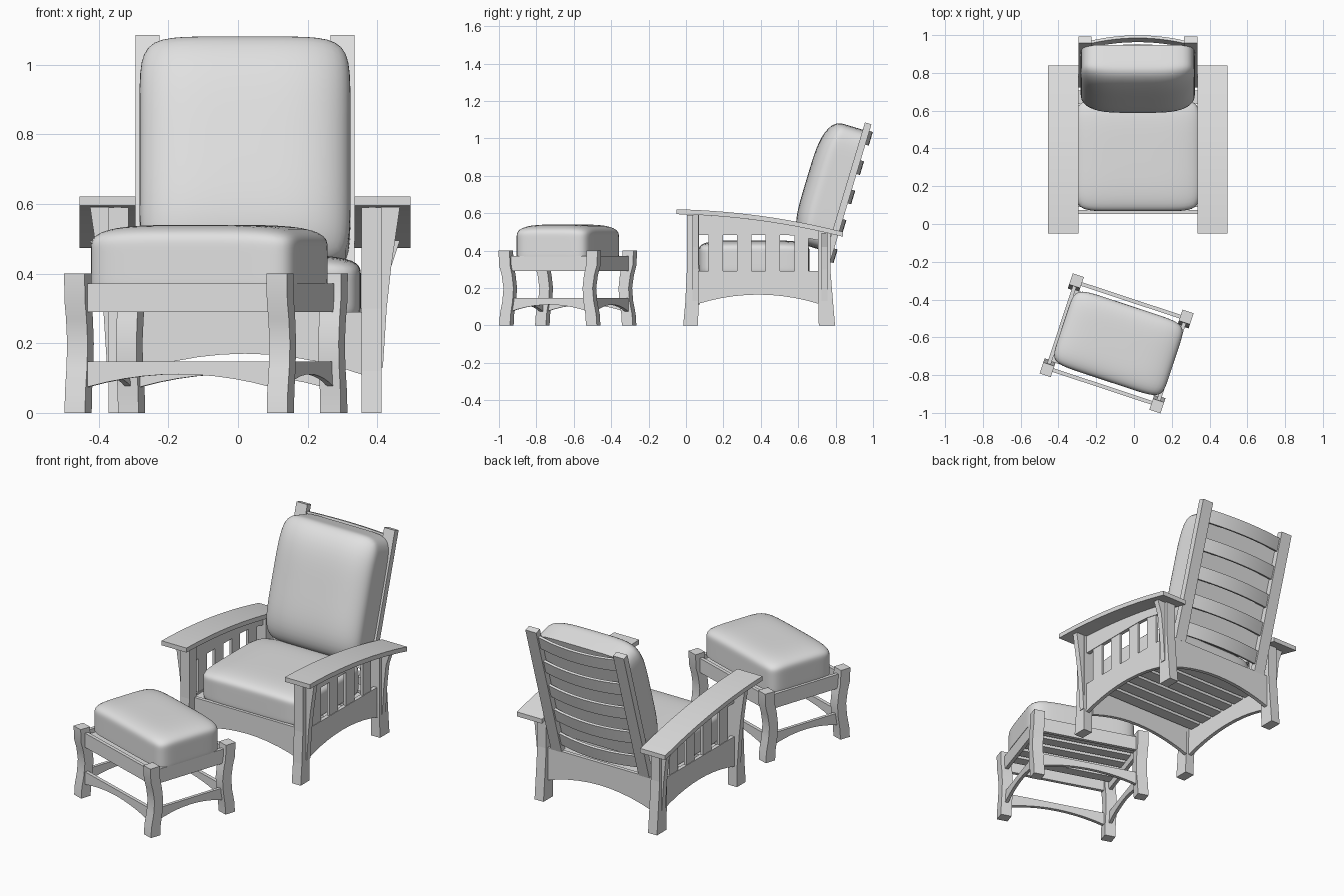
import bpy, bmesh, math
from mathutils import Matrix, Vector

if "Cube" in bpy.data.objects:
    bpy.data.objects.remove(bpy.data.objects["Cube"])

grey = bpy.data.materials.new("light_grey")
grey.use_nodes = True
grey.diffuse_color = (0.75, 0.75, 0.75, 1)
grey.node_tree.nodes["Principled BSDF"].inputs["Base Color"].default_value = (0.75, 0.75, 0.75, 1)

CHAIR = Matrix.Translation((0.02, 0, 0))
STOOL = Matrix.Translation((-0.092, -0.632, 0)) @ Matrix.Rotation(math.radians(-18.3), 4, "Z")
BACK = Matrix.Translation((0.02, 0.74, 0.3)) @ Matrix.Rotation(math.radians(-16.7), 4, "X")


def finish(name, bm, frame, smooth=None):
    bmesh.ops.recalc_face_normals(bm, faces=bm.faces[:])
    mesh = bpy.data.meshes.new(name)
    bm.to_mesh(mesh)
    bm.free()
    mesh.materials.append(grey)
    ob = bpy.data.objects.new(name, mesh)
    ob.matrix_world = frame
    bpy.context.collection.objects.link(ob)
    if smooth:
        bpy.ops.object.select_all(action="DESELECT")
        ob.select_set(True)
        bpy.context.view_layer.objects.active = ob
        bpy.ops.object.shade_smooth_by_angle(angle=math.radians(smooth))


def prism(name, outline, axis, lo, hi, frame, smooth=None):
    """Extrude a 2D outline along an axis, from lo to hi."""
    def place(p, t):
        return {"x": (t, p[0], p[1]), "y": (p[0], t, p[1]), "z": (p[0], p[1], t)}[axis]
    bm = bmesh.new()
    a = [bm.verts.new(place(p, lo)) for p in outline]
    b = [bm.verts.new(place(p, hi)) for p in outline]
    n = len(outline)
    bm.faces.new(a)
    bm.faces.new(b)
    for i in range(n):
        bm.faces.new((a[i], a[(i + 1) % n], b[(i + 1) % n], b[i]))
    finish(name, bm, frame, smooth)


def box(name, x, y, z, frame):
    prism(name, [(x[0], y[0]), (x[1], y[0]), (x[1], y[1]), (x[0], y[1])], "z", *z, frame)


def steps(a, b, n=10):
    return [a + (b - a) * i / n for i in range(n + 1)]


def band(a, b, low, high, n=10):
    """Outline between two curves given as functions."""
    return [(t, low(t)) for t in steps(a, b, n)] + [(t, high(t)) for t in steps(b, a, n)]


def arched_rail(name, half, axis, lo, hi, bottom, rise, top, frame, mid=0):
    def arch(t):
        return bottom + rise * (1 - ((t - mid) / half) ** 2)
    prism(name, band(mid - half, mid + half, arch, lambda t: top), axis, lo, hi, frame, 30)


def cushion(name, half, centre, frame, thin, face, back, crown, power=8):
    """Padded block, crowned on the side called face and flattened behind it."""
    bm = bmesh.new()
    bmesh.ops.create_cube(bm, size=2)
    bmesh.ops.subdivide_edges(bm, edges=bm.edges[:], cuts=19, use_grid_fill=True)
    for v in bm.verts:
        length = sum(abs(c) ** power for c in v.co) ** (1 / power)
        p = v.co / length
        depth = p[thin] * face
        rim = sum(c ** 4 for i, c in enumerate(p) if i != thin) / 2
        if depth > 0:
            depth *= 1 - crown * rim
        p[thin] = face * max(depth, -back / half[thin])
        v.co = Vector([c * h + o for c, h, o in zip(p, half, centre)])
    finish(name, bm, frame, 50)


# Chair sides
def arm_under(y):
    return 0.595 - 0.02 * (y + 0.05) - 0.13 * (y + 0.05) ** 2


for side, s in (("left", 1), ("right", -1)):
    def out(a, b):
        return sorted((s * a, s * b))

    prism(side + "_arm", band(-0.05, 0.84, arm_under, lambda y: arm_under(y) + 0.026, 14),
          "x", *out(0.315, 0.475), CHAIR, 30)
    front = [(-0.015, 0), (0.065, 0), (0.068, 0.3), (0.07, 0.59), (0.005, 0.59), (0.005, 0.3), (-0.004, 0.12)]
    rear = [(0.71, 0), (0.797, 0), (0.784, 0.15), (0.772, 0.3), (0.772, 0.5), (0.705, 0.52), (0.705, 0.2)]
    prism(side + "_front_leg", front, "x", *out(0.335, 0.392), CHAIR)
    prism(side + "_rear_leg", rear, "x", *out(0.335, 0.392), CHAIR)

    # Tapered brackets beneath the arms
    for place, y in (("front", 0.035), ("rear", 0.725)):
        top = arm_under(y + 0.03)
        outline = [(0.39, 0.13), (0.396, 0.13), (0.407, 0.3), (0.42, 0.42), (0.445, top), (0.39, top)]
        prism(f"{side}_{place}_bracket", [(s * x, z) for x, z in outline], "y", y, y + 0.032, CHAIR)

    # Slatted side panel
    arched_rail(side + "_lower_rail", 0.325, "x", *out(0.355, 0.377), 0.115, 0.05, 0.29, CHAIR, 0.387)
    prism(side + "_upper_rail", band(0.06, 0.715, lambda y: min(0.485, arm_under(y) - 0.05), arm_under),
          "x", *out(0.355, 0.377), CHAIR)
    for i in range(4):
        y = 0.12 + i * 0.153
        box(f"{side}_side_slat_{i + 1}", out(0.358, 0.374), (y, y + 0.077), (0.28, 0.49), CHAIR)

# Seat frame and cushion
arched_rail("front_rail", 0.336, "y", 0.053, 0.073, 0.11, 0.06, 0.29, CHAIR)
arched_rail("rear_rail", 0.336, "y", 0.735, 0.757, 0.11, 0.06, 0.3, CHAIR)
for i in range(7):
    y = 0.09 + i * 0.091
    box(f"seat_slat_{i + 1}", (-0.355, 0.355), (y, y + 0.07), (0.262, 0.28), CHAIR)
cushion("seat_cushion", (0.333, 0.296, 0.1), (0, 0.364, 0.355), CHAIR, 2, 1, 0.074, 0.3)

# Reclined back with bowed slats
for side, s in (("left", 1), ("right", -1)):
    box(side + "_back_post", sorted((s * 0.246, s * 0.315)), (-0.018, 0.018), (0, 0.815), BACK)
for i in range(5):
    z = 0.084 + 0.164 * i
    def bow(x):
        return 0.03 * (1 - (x / 0.25) ** 2)
    prism(f"back_slat_{i + 1}", band(-0.25, 0.25, lambda x: bow(x) - 0.008, lambda x: bow(x) + 0.007, 12),
          "z", z - 0.038, z + 0.038, BACK, 30)
cushion("back_cushion", (0.303, 0.165, 0.34), (0, -0.065, 0.434), BACK, 1, -1, 0.05, 0.6)

# Footstool legs, curved inwards at the middle
LX, LY, W = 0.306, 0.248, 0.031
leg_curve = [(0, 0.004), (0.06, 0.008), (0.13, 0.022), (0.2, 0.028), (0.27, 0.018), (0.32, 0.004), (0.4, 0)]
for end, sx in (("left", 1), ("right", -1)):
    for face, sy in (("front", -1), ("rear", 1)):
        outline = [(sy * (LY + W - d), z) for z, d in leg_curve]
        outline += [(sy * (LY - W - d * 0.8), z) for z, d in reversed(leg_curve)]
        prism(f"stool_{face}_{end}_leg", outline, "x", sx * LX - W, sx * LX + W, STOOL, 30)

# Footstool rails
for face, s in (("front", -1), ("rear", 1)):
    y = s * (LY - 0.008)
    box(f"stool_{face}_upper_rail", (-LX, LX), (y - 0.01, y + 0.01), (0.29, 0.372), STOOL)
    arched_rail(f"stool_{face}_lower_rail", LX - W, "y", y - 0.01, y + 0.01, 0.075, 0.036, 0.148, STOOL)
for end, s in (("left", 1), ("right", -1)):
    x = s * LX
    box(f"stool_{end}_upper_rail", (x - 0.01, x + 0.01), (-LY, LY), (0.29, 0.372), STOOL)
    arched_rail(f"stool_{end}_lower_rail", LY - W, "x", x - 0.009, x + 0.009, 0.075, 0.036, 0.148, STOOL)

# Footstool slats and cushion
for i in range(5):
    y = -0.2 + i * 0.085
    box(f"stool_slat_{i + 1}", (-LX, LX), (y, y + 0.06), (0.33, 0.348), STOOL)
cushion("stool_cushion", (0.31, 0.209, 0.11), (0.009, 0.003, 0.43), STOOL, 2, 1, 0.06, 0.3)
